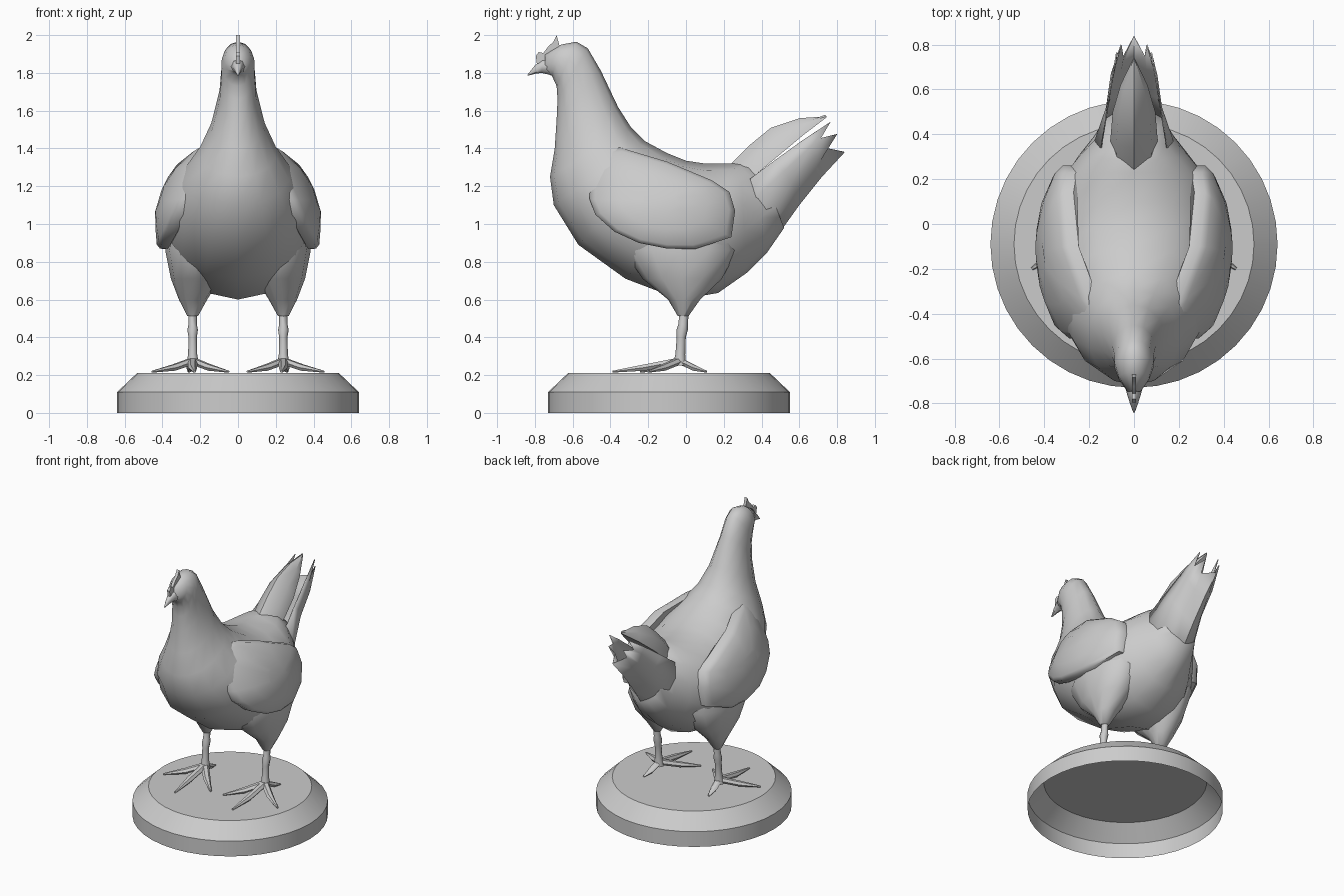
import bpy, bmesh, math

if "Cube" in bpy.data.objects:
    bpy.data.objects.remove(bpy.data.objects["Cube"])


def finish(name, bm, angle=45, recalc=True):
    if recalc:
        bmesh.ops.recalc_face_normals(bm, faces=bm.faces)
    me = bpy.data.meshes.new(name)
    bm.to_mesh(me)
    bm.free()
    ob = bpy.data.objects.new(name, me)
    bpy.context.collection.objects.link(ob)
    bpy.ops.object.select_all(action='DESELECT')
    ob.select_set(True)
    bpy.context.view_layer.objects.active = ob
    bpy.ops.object.shade_smooth_by_angle(angle=math.radians(angle))
    return ob


def skin(bm, rings, caps=(True, True)):
    """Join successive closed rings of points with quads."""
    vs = [[bm.verts.new(p) for p in r] for r in rings]
    n = len(vs[0])
    for a, b in zip(vs, vs[1:]):
        for i in range(n):
            j = (i + 1) % n
            bm.faces.new((a[i], a[j], b[j], b[i]))
    if caps[0]:
        bm.faces.new(vs[0][::-1])
    if caps[1]:
        bm.faces.new(vs[-1])


def slices(data, n=14):
    """Rings from (top y, top z, bottom y, bottom z, half width)."""
    rings = []
    for ty, tz, by, bz, w in data:
        ring = []
        for i in range(n):
            t = 2 * math.pi * i / n
            k = (1 + math.cos(t)) / 2
            ring.append((w * math.sin(t), by + (ty - by) * k, bz + (tz - bz) * k))
        rings.append(ring)
    return rings


def flat_rings(data, n, s=1):
    """Horizontal rings from (x, y, z, x radius, y radius)."""
    return [[(s * x + rx * math.cos(2 * math.pi * i / n),
              y + ry * math.sin(2 * math.pi * i / n), z) for i in range(n)]
            for x, y, z, rx, ry in data]


def lerp(pts, v):
    for (a, fa), (b, fb) in zip(pts, pts[1:]):
        if v <= b:
            return fa + (fb - fa) * max(0, (v - a) / (b - a))
    return pts[-1][1]


# Round stand, open underneath
bm = bmesh.new()
skin(bm, flat_rings([(0, -.09, 0, .64, .64), (0, -.09, .11, .64, .64),
                     (0, -.09, .21, .535, .535)], 40), (False, True))
finish("stand", bm, 25, False)

# Head, neck and body in one loft
bm = bmesh.new()
skin(bm, slices([
    (-.745, 1.90, -.75, 1.80, .03), (-.66, 1.95, -.71, 1.785, .07),
    (-.58, 1.965, -.685, 1.73, .088), (-.52, 1.93, -.68, 1.66, .09),
    (-.45, 1.81, -.685, 1.55, .10), (-.36, 1.62, -.695, 1.40, .145),
    (-.29, 1.51, -.72, 1.25, .205), (-.22, 1.44, -.70, 1.10, .28),
    (-.10, 1.375, -.57, .89, .36), (0, 1.335, -.32, .71, .39),
    (.10, 1.32, -.03, .60, .38), (.23, 1.32, .17, .635, .33),
    (.29, 1.33, .32, .74, .25), (.34, 1.32, .43, .85, .18),
    (.40, 1.28, .52, .98, .13)]))
finish("body", bm, 60)

# Beak, hooked down at the tip
bm = bmesh.new()
skin(bm, slices([(-.70, 1.88, -.70, 1.785, .045), (-.76, 1.87, -.765, 1.80, .03),
                 (-.80, 1.84, -.80, 1.795, .018), (-.84, 1.79, -.838, 1.785, .004)], 8))
finish("beak", bm)

# Comb, a thin pointed plate
comb = [(-.79, 1.85), (-.795, 1.89), (-.78, 1.91), (-.755, 1.905), (-.725, 1.945),
        (-.705, 1.96), (-.685, 2.0), (-.67, 1.945), (-.70, 1.85)]
bm = bmesh.new()
skin(bm, [[(x, y, z) for y, z in comb] for x in (-.01, .01)])
finish("comb", bm, 30)

# Tail: roof-shaped upper feather above a trough of three-pointed feathers
ridge = [(.24, 1.32), (.34, 1.42), (.45, 1.51), (.60, 1.56), (.745, 1.57)]
eave = [(.10, .32, 1.22), (.105, .38, 1.27), (.095, .50, 1.37), (.06, .62, 1.47), (0, .745, 1.565)]
bm = bmesh.new()
for s in (-1, 1):
    for i in range(4):
        rows = []
        for j in (i, i + 1):
            (y, z), (ex, ey, ez) = ridge[j], eave[j]
            rows.append([(0, y, z), (s * ex * .75, (y + ey) / 2 - .01, (z + ez) / 2 + .01),
                         (s * ex, ey, ez), (0, ey, ez)])
        for k in range(3):
            quad = [rows[0][k], rows[0][k + 1], rows[1][k + 1], rows[1][k]]
            bm.faces.new([bm.verts.new(p) for p in quad])
bmesh.ops.remove_doubles(bm, verts=bm.verts, dist=.001)
bmesh.ops.dissolve_degenerate(bm, edges=bm.edges, dist=.001)
finish("upper_tail", bm, 40)

lower = [  # lines along the tail, from the keel up to the rim
    [(0, .40, .82), (0, .60, 1.10), (0, .72, 1.25), (0, .84, 1.38)],
    [(.12, .40, .92), (.075, .58, 1.16), (.06, .69, 1.30), (.05, .745, 1.40)],
    [(.17, .38, 1.03), (.11, .56, 1.22), (.10, .68, 1.35), (.06, .80, 1.475)],
    [(.18, .36, 1.13), (.125, .52, 1.28), (.105, .66, 1.41), (.085, .715, 1.455)],
    [(.15, .34, 1.24), (.13, .46, 1.33), (.105, .62, 1.445), (.08, .765, 1.54)]]
bm = bmesh.new()
for s in (-1, 1):
    for a, b in zip(lower, lower[1:]):
        for i in range(3):
            quad = [a[i], a[i + 1], b[i + 1], b[i]][::s]
            bm.faces.new([bm.verts.new((s * x, y, z)) for x, y, z in quad])
bmesh.ops.remove_doubles(bm, verts=bm.verts, dist=.001)
ob = finish("lower_tail", bm, 50)
mod = ob.modifiers.new("thickness", 'SOLIDIFY')
mod.thickness = .006

# Wing outline seen from the side, curved around the body
outline = [(-.46, 1.40), (-.35, 1.405), (-.10, 1.33), (.14, 1.23), (.23, 1.17), (.26, 1.07),
           (.24, .93), (.05, .868), (-.10, .87), (-.25, .90), (-.38, .96), (-.48, 1.05),
           (-.51, 1.13), (-.51, 1.33)]


def wing_x(y, z):
    end = .10 if y < -.1 else .12
    return lerp([(.87, .425), (1.07, .425), (1.2, .385), (1.3, .33), (1.4, .25)], z) \
        - end * abs((y + .1) / .4) ** 2.2


def toe(bm, a, b, c):
    """Tapered toe running from the ankle a through the knuckle b to the tip c."""
    d = math.atan2(c[1] - a[1], c[0] - a[0])
    rings = []
    for p, r in ((a, .026), (b, .024), (c, .007)):
        rings.append([(p[0] - math.sin(d) * r * math.cos(t), p[1] + math.cos(d) * r * math.cos(t),
                       p[2] + r * .8 * math.sin(t)) for t in [math.pi * i / 3 for i in range(6)]])
    skin(bm, rings)


for s, side in ((-1, "left"), (1, "right")):
    bm = bmesh.new()
    rings = []
    for k, off in ((1, -.06), (1, -.012), (.92, .005), (.6, .012), (.25, .014)):
        ring = []
        for y, z in outline:
            y, z = -.13 + (y + .13) * k, 1.13 + (z - 1.13) * k
            ring.append((s * (wing_x(y, z) + off), y, z))
        rings.append(ring)
    skin(bm, rings)
    finish(side + "_wing", bm, 50)

    # Feathered thigh
    bm = bmesh.new()
    skin(bm, flat_rings([(.24, -.015, .512, .028, .028), (.238, -.01, .60, .075, .085),
                         (.225, -.02, .71, .13, .21), (.22, -.03, .86, .165, .30),
                         (.20, -.04, 1.0, .16, .28)], 12, s))
    finish(side + "_thigh", bm, 60)

    # Shank with a knuckle, and four toes
    bm = bmesh.new()
    skin(bm, flat_rings([(.24, -.01, .54, .022, .025), (.24, -.015, .47, .022, .025),
                         (.24, -.02, .44, .028, .03), (.24, -.025, .40, .022, .024),
                         (.24, -.03, .31, .024, .026), (.24, -.035, .25, .035, .035)], 8, s))
    for mx, my, tx, ty in ((.24, -.22, .23, -.39), (.34, -.12, .455, -.20),
                           (.15, -.14, .05, -.24), (.25, .04, .26, .11)):
        toe(bm, (s * .24, -.035, .275), (s * mx, my, .24), (s * tx, ty, .218))
    finish(side + "_leg", bm, 50)
